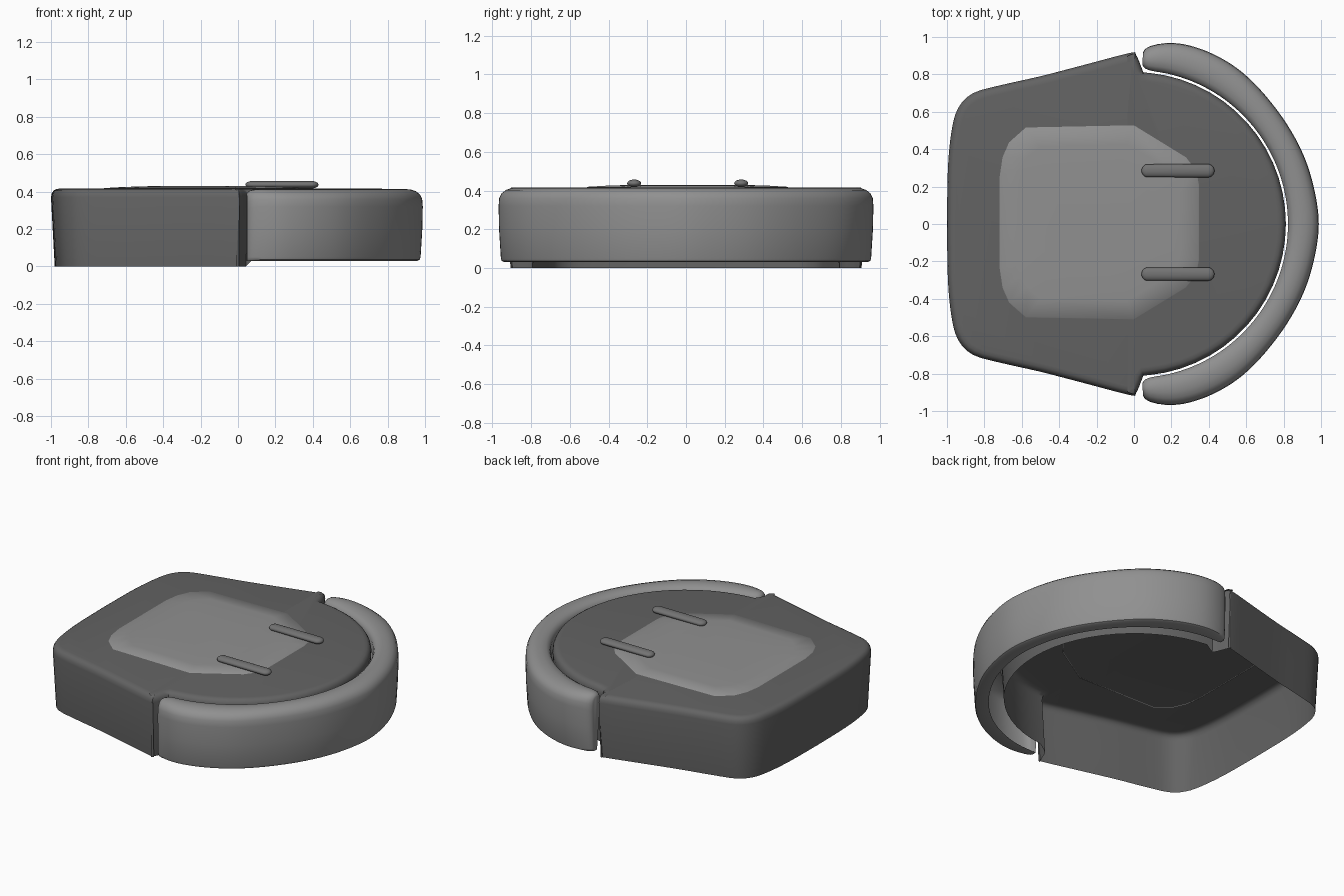
import bpy, bmesh, math
from mathutils import Vector

if "Cube" in bpy.data.objects:
    bpy.data.objects.remove(bpy.data.objects["Cube"], do_unlink=True)


def material(name, value):
    m = bpy.data.materials.new(name)
    m.use_nodes = True
    color = (value, value, value, 1)
    m.diffuse_color = color
    m.node_tree.nodes["Principled BSDF"].inputs["Base Color"].default_value = color
    return m


charcoal = material("charcoal plastic", 0.125)
light_grey = material("light grey plastic", 0.28)
mid_grey = material("mid grey plastic", 0.17)


def finish(name, bm, mat, angle=40):
    bmesh.ops.recalc_face_normals(bm, faces=bm.faces[:])
    mesh = bpy.data.meshes.new(name)
    bm.to_mesh(mesh)
    bm.free()
    mesh.materials.append(mat)
    ob = bpy.data.objects.new(name, mesh)
    bpy.context.collection.objects.link(ob)
    bpy.ops.object.select_all(action='DESELECT')
    ob.select_set(True)
    bpy.context.view_layer.objects.active = ob
    bpy.ops.object.shade_smooth_by_angle(angle=math.radians(angle))
    return ob


def mirrored(half):
    """Close a half outline that starts and ends on the x axis."""
    return half + [(x, -y) for x, y in half[-2:0:-1]]


def spline(pts, steps):
    """Smooth open curve through the points."""
    p = [Vector(q) for q in pts]
    p = [2 * p[0] - p[1]] + p + [2 * p[-1] - p[-2]]
    out = []
    for a, b, c, d in zip(p, p[1:], p[2:], p[3:]):
        for i in range(steps):
            t = i / steps
            out.append(0.5 * (2 * b + (c - a) * t + (2 * a - 5 * b + 4 * c - d) * t * t
                              + (3 * b - a - 3 * c + d) * t ** 3))
    return out + [p[-2]]


def inset(outline, dist):
    """Move a closed clockwise outline inwards."""
    pts = [Vector(p) for p in outline]
    out = []
    for i, p in enumerate(pts):
        t = (pts[(i + 1) % len(pts)] - pts[i - 1]).normalized()
        out.append(p + Vector((t.y, -t.x)) * dist)
    return out


def bridge(bm, rings, closed):
    for a, b in zip(rings, rings[1:]):
        n = len(a)
        for i in range(n if closed else n - 1):
            j = (i + 1) % n
            bm.faces.new((a[i], a[j], b[j], b[i]))


# Body: hollow shell with a straight tail and a round nose
tail = [(-1, 0), (-.995, .3), (-.975, .5), (-.94, .62), (-.86, .7), (-.7, .745),
        (-.5, .79), (-.25, .855), (-.02, .915), (.01, .905), (.035, .85), (.05, .81)]
nose = [(.812 * math.cos(math.radians(a)), .812 * math.sin(math.radians(a)))
        for a in range(84, -1, -6)]
outline = mirrored([tuple(p) for p in spline(tail, 3)] + nose)
bm = bmesh.new()
rings = []
for dist, z in [(.02, 0), (0, .37), (.004, .39), (.013, .405), (.026, .413), (.045, .416)]:
    ring = []
    for p, q in zip(outline, inset(outline, dist)):
        low = .04 if z == 0 and p[0] > .06 else z
        ring.append(bm.verts.new((q.x, q.y, low)))
    rings.append(ring)
bridge(bm, rings, True)
bm.faces.new(rings[-1])
finish("body_shell", bm, charcoal)

# Bumper: hollow section swept around the nose, rounded at both ends
outer_half = [(.05, .95), (.2, .968), (.33, .945), (.46, .89), (.58, .81), (.7, .69),
              (.82, .53), (.91, .36), (.965, .18), (.988, 0)]
outer = spline(outer_half + [(x, -y) for x, y in outer_half[-2::-1]], 4)
count = len(outer) - 1
section = [(.02, .3), (.02, .375), (.08, .395), (.2, .408), (.4, .414), (.6, .412),
           (.78, .402), (.91, .385), (.98, .36), (1, .32), (.985, .2), (.93, .05),
           (.9, .036), (.83, .03), (.4, .03)]
stations = [(0, .5), (0.15, .68), (.5, .84), (1, .94), (2, 1)]
stations += [(i, 1) for i in range(3, count - 2)]
stations += [(count - s, w) for s, w in stations[4::-1]]
bm = bmesh.new()
rings = []
for s, w in stations:
    i = min(int(s), count - 1)
    o = outer[i].lerp(outer[i + 1], s - i)
    ang = math.radians(87 - 174 * s / count)
    inner = Vector((math.cos(ang), math.sin(ang))) * .82
    ring = []
    for t, z in section:
        p = inner.lerp(o, .5 + (t - .5) * w)
        ring.append(bm.verts.new((p.x, p.y, z - (1 - w) * .05 * (z > .3))))
    rings.append(ring)
bridge(bm, rings, False)
for ring in (rings[0], rings[-1]):
    bm.faces.new(ring)
finish("front_bumper", bm, light_grey)

# Top panel: shallow raised plate
half = [(-.72, 0), (-.72, .25), (-.705, .35), (-.67, .43), (-.58, .51), (0, .522),
        (.28, .35), (.335, .28), (.35, .2), (.35, 0)]
panel = mirrored(half)
bm = bmesh.new()
rings = []
for scale, z in [(1, .414), (.99, .419), (.8, .425), (.55, .429)]:
    rings.append([bm.verts.new((-.18 + (x + .18) * scale, y * scale + .008, z))
                  for x, y in panel])
bridge(bm, rings, True)
bm.faces.new(rings[-1])
finish("top_panel", bm, light_grey, 60)

# Rails: two rounded bars lying along the top
for name, y in (("left_rail", .285), ("right_rail", -.268)):
    bm = bmesh.new()
    bmesh.ops.create_uvsphere(bm, u_segments=20, v_segments=12, radius=.036)
    for v in bm.verts:
        v.co.x += math.copysign(.159, v.co.x) if abs(v.co.x) > 1e-5 else .159
        v.co.z *= .55
        v.co += Vector((.235, y, .437))
    finish(name, bm, mid_grey, 60)
